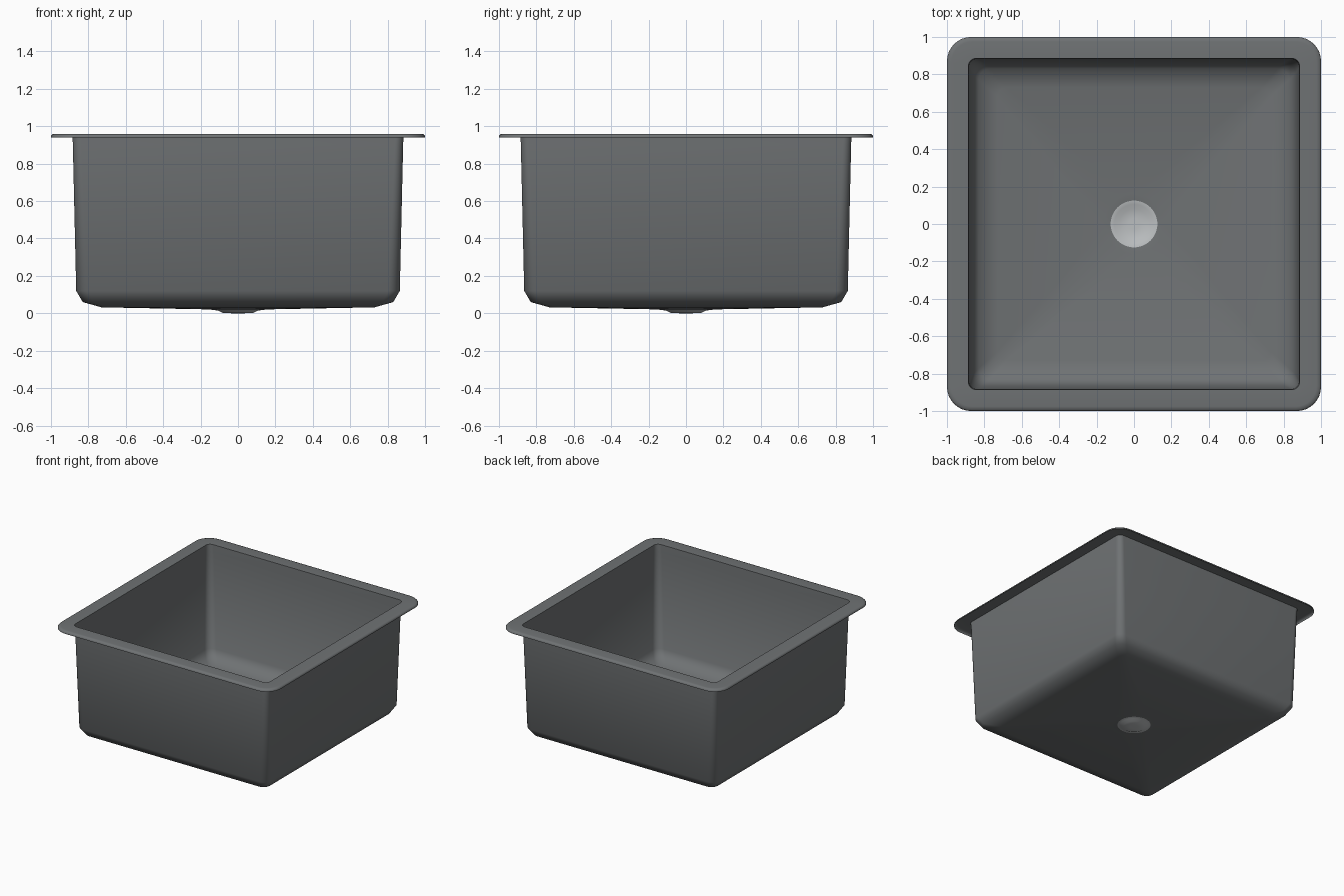
import bpy, bmesh, math

old = bpy.data.objects.get("Cube")
if old:
    bpy.data.objects.remove(old, do_unlink=True)


def material(name, rgb):
    m = bpy.data.materials.new(name)
    m.use_nodes = True
    m.diffuse_color = (*rgb, 1)
    m.node_tree.nodes["Principled BSDF"].inputs["Base Color"].default_value = (*rgb, 1)
    return m


def ring(bm, half, radius, z, steps=8):
    """Rounded square ring; it is a circle when radius equals half."""
    verts = []
    for corner in range(4):
        mid = math.pi / 4 + corner * math.pi / 2
        cx = math.copysign(half - radius, math.cos(mid))
        cy = math.copysign(half - radius, math.sin(mid))
        for i in range(steps + 1):
            # half-open arcs keep the points of a full circle distinct
            a = corner * math.pi / 2 + (i + 0.5) / (steps + 1) * math.pi / 2
            if radius < half:
                a = (corner + i / steps) * math.pi / 2
            verts.append(bm.verts.new((cx + radius * math.cos(a), cy + radius * math.sin(a), z)))
    return verts


def loft(name, profile, mat, cap=False):
    """Skin a list of (half size, corner radius, height) rings."""
    bm = bmesh.new()
    rings = [ring(bm, *p) for p in profile]
    for a, b in zip(rings, rings[1:]):
        n = len(a)
        for i in range(n):
            j = (i + 1) % n
            bm.faces.new((a[i], a[j], b[j], b[i]))
    if cap:
        bm.faces.new(rings[-1])
    mesh = bpy.data.meshes.new(name)
    bm.to_mesh(mesh)
    bm.free()
    mesh.materials.append(mat)
    obj = bpy.data.objects.new(name, mesh)
    bpy.context.collection.objects.link(obj)
    bpy.ops.object.select_all(action="DESELECT")
    obj.select_set(True)
    bpy.context.view_layer.objects.active = obj
    bpy.ops.object.shade_smooth_by_angle(angle=math.radians(60))
    return obj


basin_grey = material("dark grey composite", (0.16, 0.17, 0.175))
drain_grey = material("light grey metal", (0.5, 0.52, 0.53))

# Rim, walls and sloping floor
loft("sink_basin", [
    (1.0, 0.13, 0.94), (1.0, 0.13, 0.948), (0.993, 0.125, 0.957), (0.975, 0.11, 0.96),
    (0.885, 0.04, 0.96), (0.883, 0.045, 0.9), (0.865, 0.06, 0.12), (0.83, 0.06, 0.06),
    (0.73, 0.05, 0.032), (0.16, 0.16, 0.021), (0.125, 0.125, 0.017),
], basin_grey)

# Shallow dished drain
loft("drain_cup", [
    (0.125, 0.125, 0.017), (0.105, 0.105, 0.014), (0.08, 0.08, 0.002), (0.03, 0.03, 0.0),
], drain_grey, cap=True)
